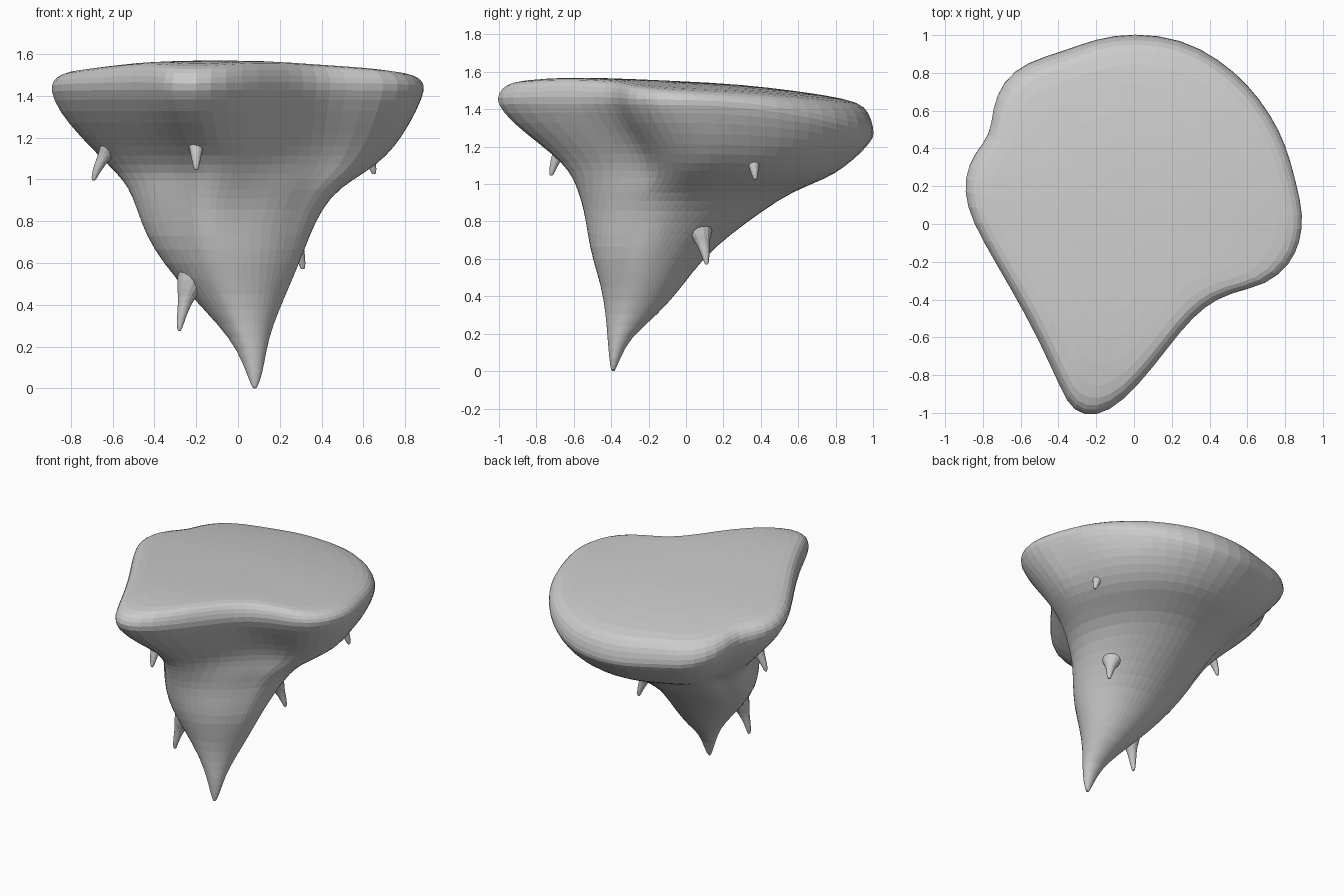
import bpy, bmesh, math
from mathutils import Vector, noise

if "Cube" in bpy.data.objects:
    bpy.data.objects.remove(bpy.data.objects["Cube"])

# Plan outline of the plateau, counter-clockwise from the back
OUTLINE = [(0, 1), (-.2, .97), (-.38, .9), (-.56, .85), (-.69, .75), (-.745, .6), (-.75, .47),
           (-.84, .37), (-.89, .25), (-.88, .1), (-.8, -.07), (-.65, -.32), (-.5, -.59),
           (-.38, -.86), (-.32, -.97), (-.2, -1), (-.06, -.92), (.1, -.74), (.25, -.54),
           (.37, -.42), (.5, -.35), (.7, -.31), (.82, -.2), (.87, -.09), (.89, .05),
           (.85, .22), (.8, .41), (.72, .57), (.6, .73), (.45, .86), (.25, .97)]

# Underside sections: z, back droop, xmin, xmax, ymin, ymax, share of outline shape
SECTIONS = [(.0, 0, .07, .09, -.40, -.38, 0), (.06, 0, .045, .115, -.41, -.355, 0),
            (.18, 0, .0, .135, -.42, -.30, 0), (.30, 0, -.09, .165, -.43, -.15, .05),
            (.45, 0, -.235, .23, -.455, -.02, .12), (.60, 0, -.36, .295, -.505, .09, .2),
            (.73, 0, -.445, .345, -.535, .24, .3), (.86, 0, -.495, .405, -.56, .42, .4),
            (.96, 0, -.53, .49, -.59, .57, .5), (1.03, 0, -.585, .61, -.615, .76, .65),
            (1.11, .03, -.67, .71, -.67, .85, .8), (1.21, .05, -.765, .79, -.79, .945, .9),
            (1.33, .10, -.865, .865, -.95, 1.0, 1), (1.435, .17, -.907, .907, -1.035, 1.018, 1)]


def top_z(x, y):
    front = max(0, -y - .5)
    return 1.55 - .04 * y - .01 * x - .05 * x * x - .08 * max(0, y) ** 2 - .2 * front ** 2


def skin(name, rings, levels):
    """Join rings of points into one closed, softened mesh."""
    bm = bmesh.new()
    loops = [[bm.verts.new(p) for p in r] for r in rings]
    for a, b in zip(loops, loops[1:]):
        n = len(a)
        for i in range(n):
            bm.faces.new((a[i], a[(i + 1) % n], b[(i + 1) % n], b[i]))
    for loop in (loops[0], loops[-1]):
        c = bm.verts.new(sum((v.co for v in loop), Vector()) / len(loop))
        for i in range(len(loop)):
            bm.faces.new((loop[i], loop[(i + 1) % len(loop)], c))
    bmesh.ops.recalc_face_normals(bm, faces=bm.faces)
    mesh = bpy.data.meshes.new(name)
    bm.to_mesh(mesh)
    bm.free()
    ob = bpy.data.objects.new(name, mesh)
    bpy.context.collection.objects.link(ob)
    sub = ob.modifiers.new("soften", 'SUBSURF')
    sub.levels = sub.render_levels = levels
    return ob


# Tapered rock body
rings = []
for z, droop, x0, x1, y0, y1, w in SECTIONS:
    ring = []
    for ox, oy in OUTLINE:
        a = math.atan2(oy, ox / .89)
        sx = (1 - w) * math.cos(a) + w * ox / .89
        sy = (1 - w) * math.sin(a) + w * oy
        p = Vector(((x0 + x1) / 2 + sx * (x1 - x0) / 2, (y0 + y1) / 2 + sy * (y1 - y0) / 2, 0))
        p.z = z - droop * max(0, p.y) ** 2
        if .5 < z < 1.3:
            p *= 1 + .02 * noise.noise(p * 4)
            p.z = z - droop * max(0, p.y) ** 2
        ring.append(p)
    rings.append(ring)

# Rounded lip and gently sloping top
rim = rings[-1]
for s, lift in ((.985, .5), (.95, .87), (.87, 1), (.6, 1), (.3, 1)):
    ring = []
    for p in rim:
        x, y = p.x * s, p.y * s
        ring.append(Vector((x, y, p.z + (top_z(x, y) - p.z) * lift)))
    rings.append(ring)
skin("rock_body", rings, 1)

# Hanging rock spikes: tip position, then root inside the body
SPIKES = [("front_low_spike", (-.28, -.34, .275), (-.15, -.27, .64)),
          ("back_right_spike", (.31, .11, .57), (.17, .02, .86)),
          ("left_spike", (-.69, .05, .995), (-.46, .05, 1.28)),
          ("front_prow_spike", (-.2, -.72, 1.045), (-.2, -.54, 1.34)),
          ("right_spike", (.65, .37, 1.025), (.5, .31, 1.28))]
PROFILE = [(0, .010), (.08, .018), (.28, .030), (.45, .045), (.65, .09), (1, .14)]
for name, tip, root in SPIKES:
    tip, root = Vector(tip), Vector(root)
    rings = []
    for t, r in PROFILE:
        c = tip.lerp(root, t ** 1.6)
        c.z = tip.z + (root.z - tip.z) * t
        rings.append([c + Vector((r * math.cos(k * math.tau / 8), r * math.sin(k * math.tau / 8), 0))
                      for k in range(8)])
    skin(name, rings, 1)
